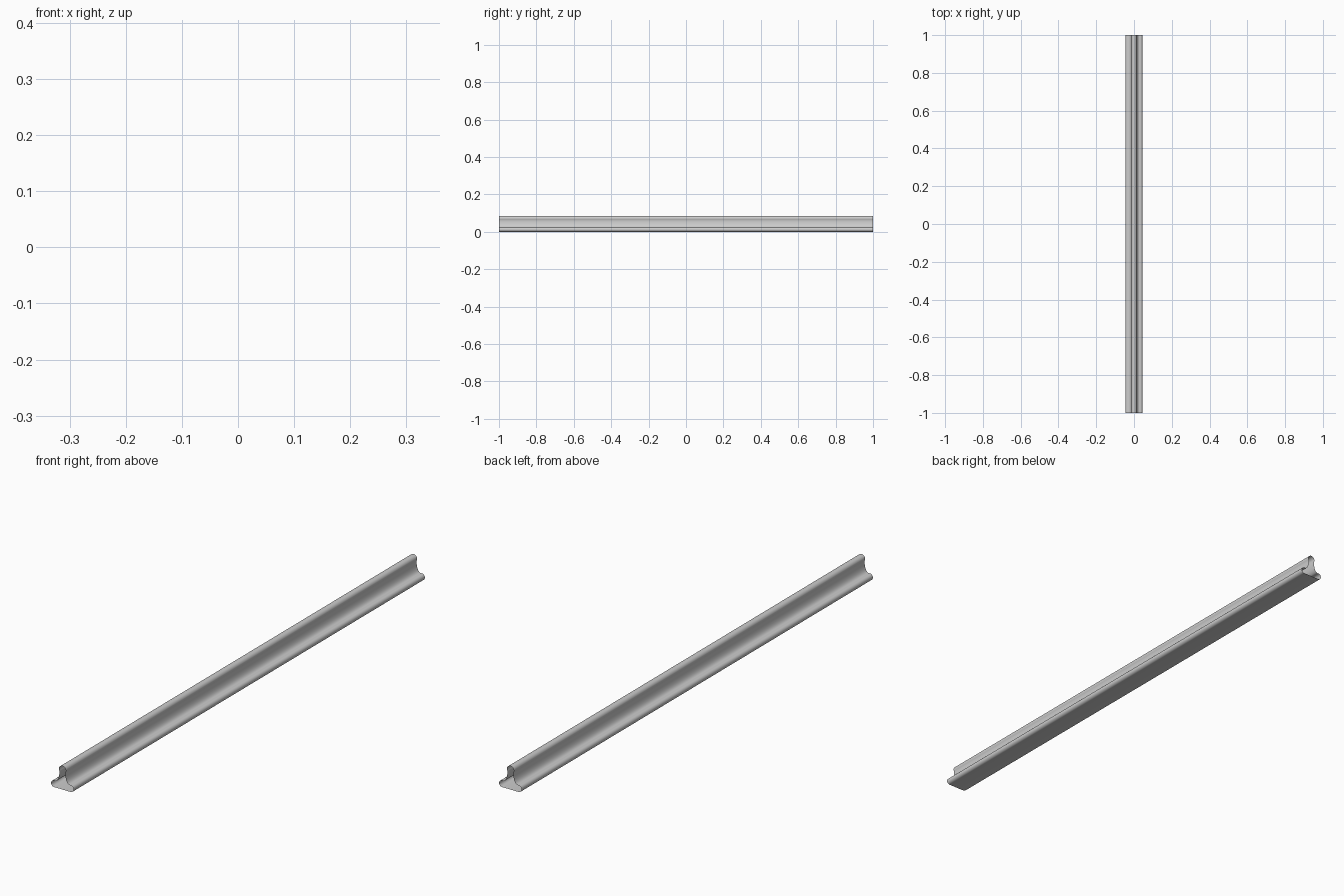
import bpy, bmesh
from math import cos, sin, radians

if "Cube" in bpy.data.objects:
    bpy.data.objects.remove(bpy.data.objects["Cube"])


def arc(cx, cz, r, a0, a1, n):
    return [(cx + r * cos(radians(a0 + (a1 - a0) * i / n)),
             cz + r * sin(radians(a0 + (a1 - a0) * i / n))) for i in range(n + 1)]


# Right half of the hollow section: foot bead, concave web, top bead
half = arc(0.033, 0.012, 0.012, -90, 110, 10)
p0, p1, p2 = half[-1], (0.013, 0.026), (0.0115, 0.062)
half += [tuple((1 - t) ** 2 * a + 2 * t * (1 - t) * b + t * t * c for a, b, c in zip(p0, p1, p2))
         for t in [i / 8 for i in range(1, 9)]]
half += arc(0, 0.071, 0.014, -25, 90, 7)
profile = half + [(-x, z) for x, z in reversed(half[:-1])]

# Open-ended extruded rail
bm = bmesh.new()
near = [bm.verts.new((x, -1, z)) for x, z in profile]
far = [bm.verts.new((x, 1, z)) for x, z in profile]
n = len(profile)
for i in range(n):
    j = (i + 1) % n
    bm.faces.new((near[i], far[i], far[j], near[j]))
bmesh.ops.recalc_face_normals(bm, faces=bm.faces)
mesh = bpy.data.meshes.new("beaded_rail")
bm.to_mesh(mesh)
bm.free()
rail = bpy.data.objects.new("beaded_rail", mesh)
bpy.context.collection.objects.link(rail)
bpy.context.view_layer.objects.active = rail
rail.select_set(True)
bpy.ops.object.shade_smooth_by_angle(angle=radians(35))
